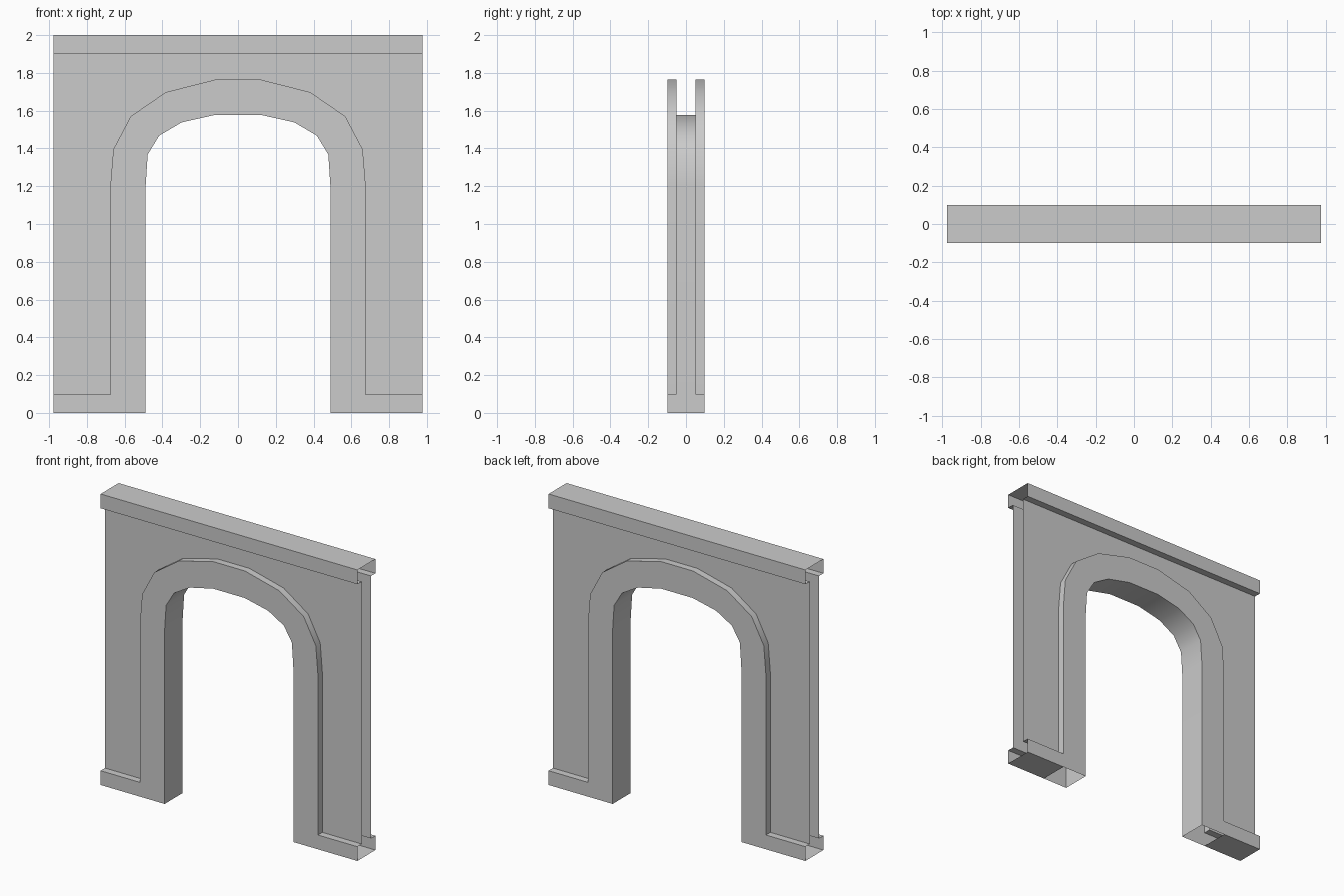
import bpy
import math
from mathutils import Vector

cube = bpy.data.objects.get("Cube")
if cube:
    bpy.data.objects.remove(cube, do_unlink=True)

# Overall sizes: half width, face depths, band height
HALF_W, TRIM_Y, WALL_Y = 0.976, -0.098, -0.05
BAND, HEIGHT, SPRING = 0.098, 2.0, 1.2
TOP = HEIGHT - BAND

# Half profiles of the arch, from the floor to the crown (x, z)
OUTER = [(0.676, 0), (0.676, BAND), (0.676, SPRING), (0.66, 1.395),
         (0.568, 1.57), (0.382, 1.698), (0.122, 1.764), (0, 1.764)]
INNER = [(0.489, 0), (0.489, BAND), (0.489, SPRING), (0.478, 1.368),
         (0.417, 1.468), (0.298, 1.538), (0.12, 1.578), (0, 1.578)]

stone = bpy.data.materials.new("grey_stone")
stone.use_nodes = True
stone.use_backface_culling = True
GREY = (0.6, 0.6, 0.6, 1)
stone.diffuse_color = GREY
stone.node_tree.nodes["Principled BSDF"].inputs["Base Color"].default_value = GREY


def at_depth(profile, y):
    return [(x, y, z) for x, z in profile]


def along_x(section, x):
    return [(x, y, z) for y, z in section]


def sheet(name, side_a, side_b, facing):
    """Open strip of quads between two paths, mirrored left-right and front-back."""
    n = len(side_a)
    verts = [Vector(p) for p in side_a + side_b]
    faces = [(i, i + 1, n + i + 1, n + i) for i in range(n - 1)]
    a, b, c, d = (verts[i] for i in faces[0])
    if (c - a).cross(d - b).dot(Vector(facing)) < 0:
        faces = [f[::-1] for f in faces]
    mesh = bpy.data.meshes.new(name)
    mesh.from_pydata(verts, [], faces)
    mesh.materials.append(stone)
    obj = bpy.data.objects.new(name, mesh)
    bpy.context.collection.objects.link(obj)
    mirror = obj.modifiers.new("mirror", "MIRROR")
    mirror.use_axis = (True, True, False)
    bpy.ops.object.select_all(action="DESELECT")
    obj.select_set(True)
    bpy.context.view_layer.objects.active = obj
    bpy.ops.object.shade_smooth_by_angle(angle=math.radians(40))
    return obj


# Recessed wall around the arch
border = [(HALF_W, BAND), (HALF_W, SPRING), (HALF_W, 1.5), (HALF_W, TOP)]
border += [(x, TOP) for x, z in OUTER[5:]]
sheet("wall_panel", at_depth(OUTER[1:], WALL_Y), at_depth(border, WALL_Y), (0, -1, 0))

# Raised trim: face, outer edge and lining of the opening
sheet("arch_trim_face", at_depth(INNER, TRIM_Y), at_depth(OUTER, TRIM_Y), (0, -1, 0))
sheet("arch_trim_edge", at_depth(OUTER[1:], TRIM_Y), at_depth(OUTER[1:], WALL_Y), (1, 0, 0))
sheet("arch_lining", at_depth(INNER, TRIM_Y), at_depth(INNER, 0), (-1, 0, 0))

# Base and top bands, open at their ends
base = [(WALL_Y, BAND), (TRIM_Y, BAND), (TRIM_Y, 0), (0, 0)]
sheet("base_band", along_x(base, OUTER[0][0]), along_x(base, HALF_W), (0, 0, 1))
lintel = [(WALL_Y, TOP), (TRIM_Y, TOP), (TRIM_Y, HEIGHT), (0, HEIGHT)]
sheet("top_band", along_x(lintel, 0), along_x(lintel, HALF_W), (0, 0, -1))
